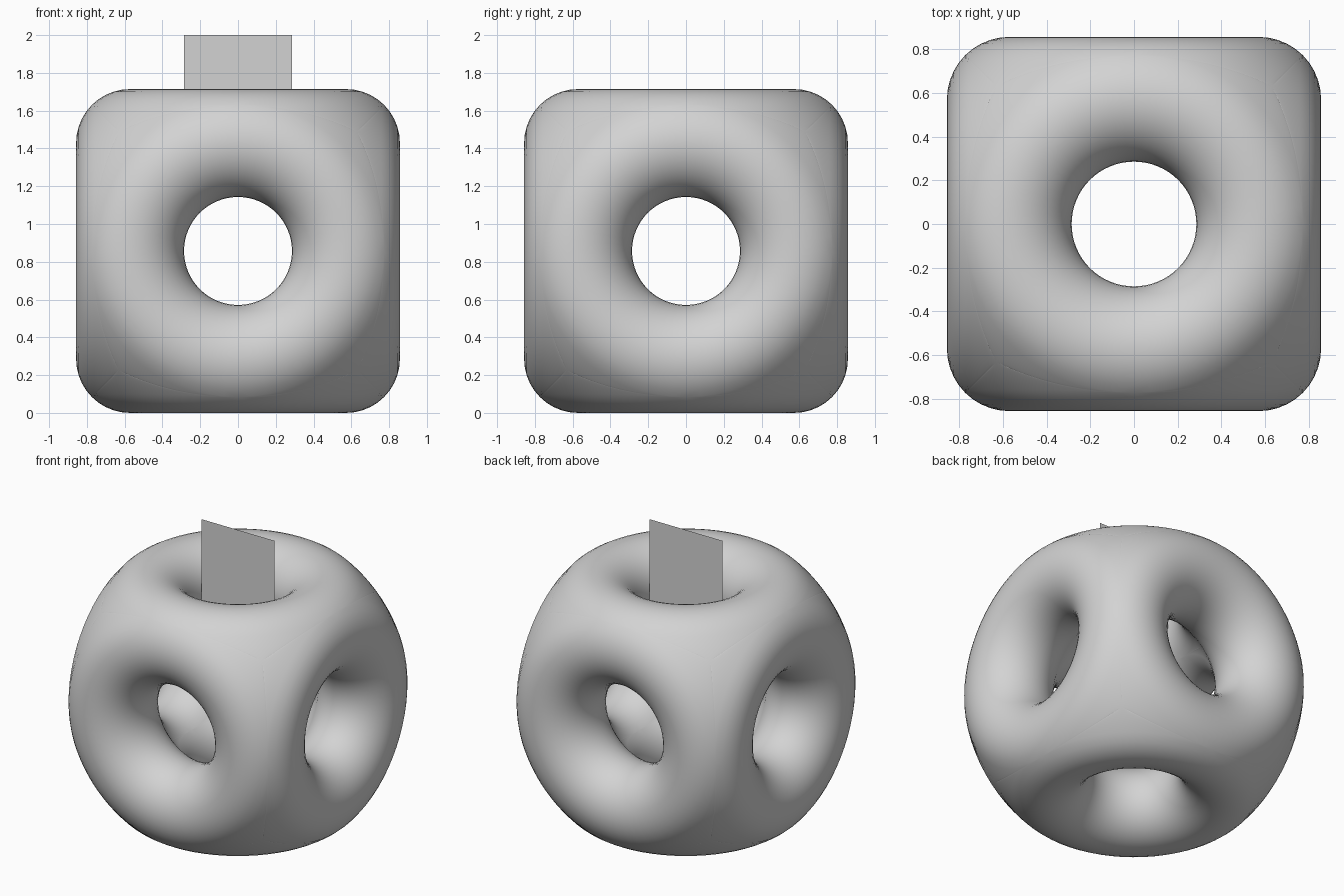
import bpy, bmesh, math
from mathutils import Vector

if "Cube" in bpy.data.objects:
    bpy.data.objects.remove(bpy.data.objects["Cube"])

R = 4 / 7      # ring radius, also ring distance from the centre
T = 2 / 7      # tube radius
MID = 6 / 7    # height of the centre
Q = 16         # steps per quarter ring
LIP = 20       # steps across each rounded lip
RINGS = 8      # rings in each corner patch

grey = bpy.data.materials.new("light_grey")
grey.diffuse_color = (0.65, 0.65, 0.65, 1)
grey.use_nodes = True
grey.node_tree.nodes["Principled BSDF"].inputs["Base Color"].default_value = grey.diffuse_color


def make_object(name, bm, smooth):
    mesh = bpy.data.meshes.new(name)
    bm.to_mesh(mesh)
    bm.free()
    mesh.materials.append(grey)
    for p in mesh.polygons:
        p.use_smooth = smooth
    ob = bpy.data.objects.new(name, mesh)
    bpy.context.collection.objects.link(ob)
    return ob


def on_axis(axis, sign, a, b, h):
    """Point with height h along an axis and a, b across it."""
    v = [0, 0, 0]
    v[axis] = sign * h
    v[(axis + 1) % 3] = a
    v[(axis + 2) % 3] = b
    return Vector(v)


bm = bmesh.new()

# six rounded hole lips: half a torus tube around each axis
for axis in range(3):
    for sign in (1, -1):
        grid = []
        for i in range(4 * Q):
            t = math.pi / 2 * i / Q
            row = []
            for j in range(LIP + 1):
                f = math.pi / 4 + math.pi * j / LIP
                r, h = R + T * math.cos(f), R + T * math.sin(f)
                row.append(bm.verts.new(on_axis(axis, sign, r * math.cos(t), r * math.sin(t), h)))
            grid.append(row)
        for i in range(4 * Q):
            n = grid[(i + 1) % (4 * Q)]
            for j in range(LIP):
                bm.faces.new((grid[i][j], n[j], n[j + 1], grid[i][j + 1]))

# eight curved corner triangles, on the outer and the inner sphere
for sx in (1, -1):
    for sy in (1, -1):
        for sz in (1, -1):
            s = Vector((sx, sy, sz))
            edge = []
            for axis in (2, 0, 1):
                for i in range(Q):
                    t = math.pi / 2 * i / Q
                    edge.append(on_axis(axis, 1, math.cos(t), math.sin(t), 1).normalized())
            # order the outline around the corner diagonal
            c = Vector((1, 1, 1)).normalized()
            u = Vector((1, -1, 0)).normalized()
            w = c.cross(u)
            edge.sort(key=lambda p: math.atan2(p.dot(w), p.dot(u)))
            n = len(edge)
            for rad in (R * math.sqrt(2) + T, R * math.sqrt(2) - T):
                centre = bm.verts.new(c * s * rad)
                rings = [[bm.verts.new(c.lerp(p, k / RINGS).normalized() * s * rad) for p in edge]
                         for k in range(1, RINGS + 1)]
                for i in range(n):
                    m = (i + 1) % n
                    bm.faces.new((centre, rings[0][i], rings[0][m]))
                    for a, b in zip(rings, rings[1:]):
                        bm.faces.new((a[i], b[i], b[m], a[m]))

bmesh.ops.remove_doubles(bm, verts=bm.verts, dist=1e-5)
bmesh.ops.recalc_face_normals(bm, faces=bm.faces)
bmesh.ops.translate(bm, verts=bm.verts, vec=(0, 0, MID))
make_object("pierced_ball", bm, True)

# thin upright plate standing in the top hole
bm = bmesh.new()
bm.faces.new([bm.verts.new(p) for p in
              ((-T, 0, 2 - 2 * T), (T, 0, 2 - 2 * T), (T, 0, 2), (-T, 0, 2))])
make_object("upright_plate", bm, False)
